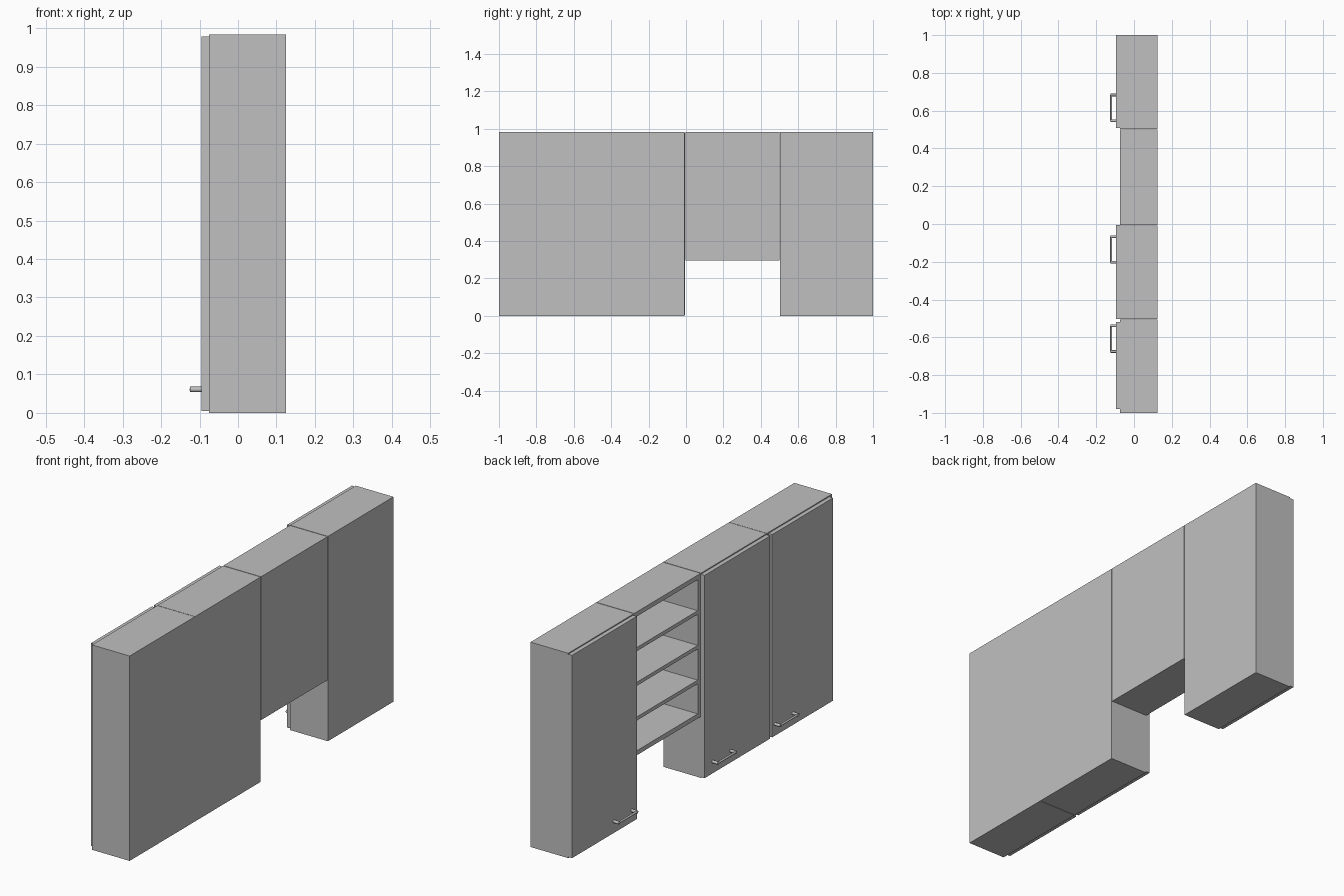
import bpy
from mathutils import Matrix, Vector

if "Cube" in bpy.data.objects:
    bpy.data.objects.remove(bpy.data.objects["Cube"])

# Single grey finish
grey = bpy.data.materials.new("plain_grey")
grey.use_nodes = True
colour = (0.53, 0.53, 0.53, 1)
grey.diffuse_color = colour
grey.node_tree.nodes["Principled BSDF"].inputs["Base Color"].default_value = colour

BACK, FRONT, DOOR_FRONT = 0.125, -0.075, -0.095
TOP = 0.983
PANEL = 0.022


def box(name, low, high):
    low, high = Vector(low), Vector(high)
    bpy.ops.mesh.primitive_cube_add(size=1)
    ob = bpy.context.object
    ob.name = name
    ob.data.transform(Matrix.Translation((low + high) / 2) @ Matrix.Diagonal((*(high - low), 1)))
    ob.data.materials.append(grey)


def rod(name, start, end, radius):
    start, end = Vector(start), Vector(end)
    axis = end - start
    bpy.ops.mesh.primitive_cylinder_add(vertices=16, radius=radius, depth=axis.length)
    ob = bpy.context.object
    ob.name = name
    turn = axis.to_track_quat('Z', 'Y').to_matrix().to_4x4()
    ob.data.transform(Matrix.Translation((start + end) / 2) @ turn)
    ob.data.materials.append(grey)
    bpy.ops.object.shade_smooth_by_angle()


def cabinet(name, y0, y1, bottom, shelves):
    # Sides, top, bottom and back panel
    box(name + "_side_a", (FRONT, y0, bottom), (BACK, y0 + PANEL, TOP))
    box(name + "_side_b", (FRONT, y1 - PANEL, bottom), (BACK, y1, TOP))
    inner0, inner1 = y0 + PANEL, y1 - PANEL
    box(name + "_base", (FRONT, inner0, bottom), (BACK, inner1, bottom + PANEL))
    box(name + "_top", (FRONT, inner0, TOP - PANEL), (BACK, inner1, TOP))
    box(name + "_back", (BACK - 0.01, inner0, bottom + PANEL), (BACK, inner1, TOP - PANEL))
    # Evenly spaced shelves
    step = (TOP - bottom - PANEL) / (shelves + 1)
    for i in range(1, shelves + 1):
        z = bottom + step * i
        box(f"{name}_shelf_{i}", (FRONT, inner0, z), (BACK - 0.01, inner1, z + PANEL * 0.8))


def door(name, y0, y1, handle_y):
    box(name, (DOOR_FRONT, y0, 0.005), (FRONT, y1, 0.978))
    # Bar handle on two posts
    half, z, bar_x = 0.068, 0.061, -0.121
    for side in (-1, 1):
        y = handle_y + side * half
        rod(f"{name}_handle_post", (DOOR_FRONT, y, z), (bar_x - 0.004, y, z), 0.007)
    rod(f"{name}_handle_bar", (bar_x, handle_y - half, z), (bar_x, handle_y + half, z), 0.005)


cabinet("end_cabinet", -1, -0.506, 0, 2)
cabinet("middle_cabinet", -0.504, -0.007, 0, 2)
cabinet("open_shelf_unit", -0.004, 0.5, 0.295, 3)
cabinet("far_cabinet", 0.503, 1, 0, 2)

door("end_door", -0.979, -0.518, -0.607)
door("middle_door", -0.503, -0.005, -0.135)
door("far_door", 0.509, 1, 0.615)
